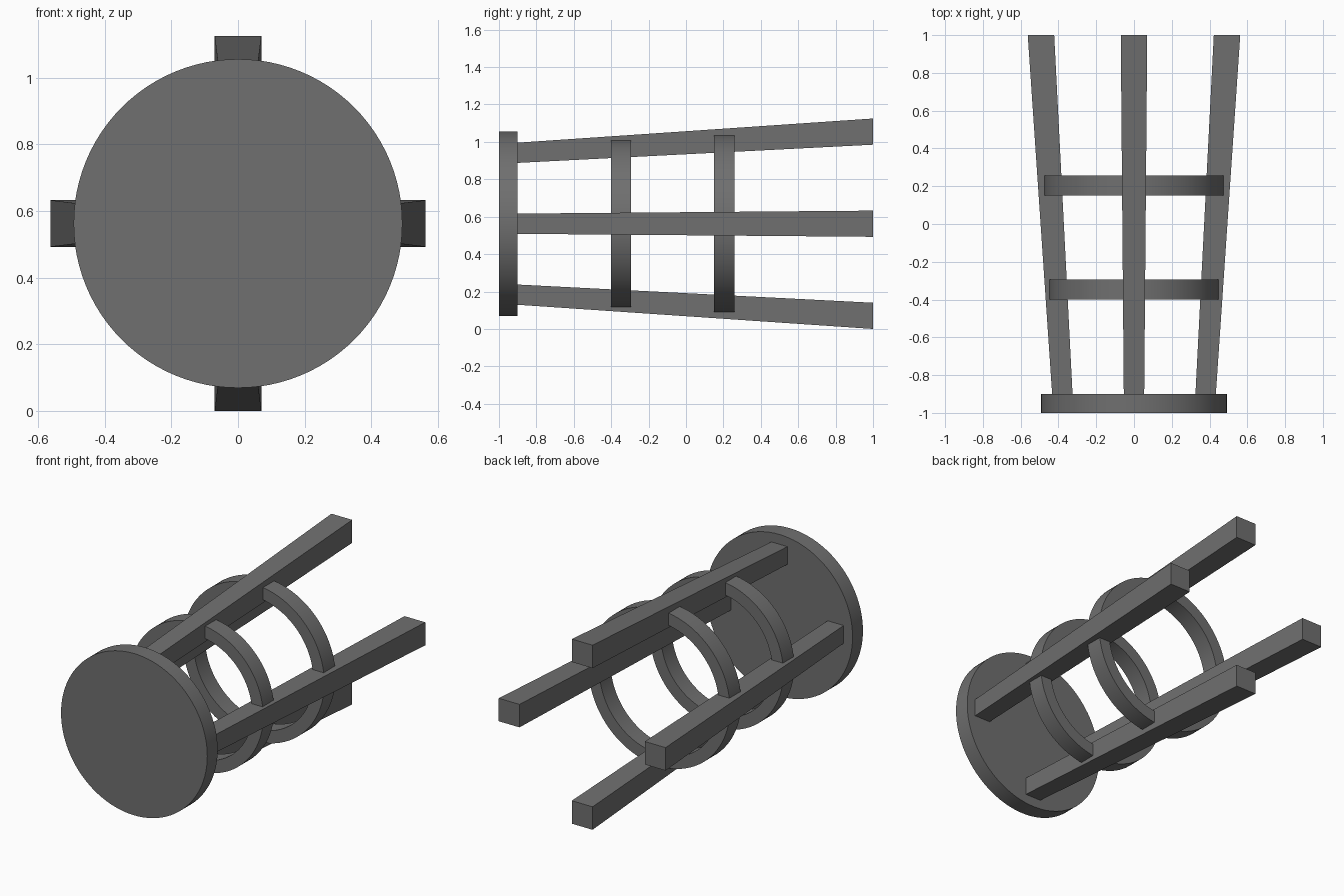
import bpy, bmesh, math
from mathutils import Matrix, Vector

if "Cube" in bpy.data.objects:
    bpy.data.objects.remove(bpy.data.objects["Cube"])

CZ = 0.5625  # height of the stool's long axis (stool lies on its side)
mat = bpy.data.materials.new("dark grey")
mat.diffuse_color = (0.16, 0.16, 0.16, 1)
mat.use_nodes = True
mat.node_tree.nodes["Principled BSDF"].inputs["Base Color"].default_value = mat.diffuse_color


def finish(name, bm, smooth=False):
    bmesh.ops.recalc_face_normals(bm, faces=bm.faces)
    mesh = bpy.data.meshes.new(name)
    bm.to_mesh(mesh)
    bm.free()
    mesh.materials.append(mat)
    ob = bpy.data.objects.new(name, mesh)
    bpy.context.collection.objects.link(ob)
    ob.location.z = CZ
    if smooth:
        bpy.ops.object.select_all(action='DESELECT')
        ob.select_set(True)
        bpy.context.view_layer.objects.active = ob
        bpy.ops.object.shade_smooth_by_angle(angle=math.radians(30))
    return ob


def lathe(name, profile, closed, steps=96):
    """Spin (radius, y) points around the long axis."""
    bm = bmesh.new()
    vs = [bm.verts.new((r, y, 0)) for r, y in profile]
    pairs = list(zip(vs, vs[1:])) + ([(vs[-1], vs[0])] if closed else [])
    edges = [bm.edges.new(p) for p in pairs]
    bmesh.ops.spin(bm, geom=vs + edges, cent=(0, 0, 0), axis=(0, 1, 0),
                   angle=2 * math.pi, steps=steps)
    bmesh.ops.remove_doubles(bm, verts=bm.verts, dist=1e-4)
    return finish(name, bm, True)


# Round seat
lathe("seat", [(0, -1), (0.493, -1), (0.493, -0.9), (0, -0.9)], False)

# Two bracing rings
for name, y0, y1, inner, outer in (("upper_ring", -0.4, -0.295, 0.375, 0.45),
                                   ("lower_ring", 0.15, 0.258, 0.403, 0.477)):
    lathe(name, [(inner, y0), (outer, y0), (outer, y1), (inner, y1)], True)

# Four splayed, tapered legs
for i, name in enumerate(("top_leg", "right_leg", "bottom_leg", "left_leg")):
    bm = bmesh.new()
    bmesh.ops.create_cube(bm, size=2)
    for v in bm.verts:
        foot = v.co.y > 0
        half, centre = (0.07, 0.4925) if foot else (0.054, 0.379)
        v.co = Vector((v.co.x * half, 1 if foot else -0.905, centre + v.co.z * half))
    bm.transform(Matrix.Rotation(i * math.pi / 2, 4, 'Y'))
    finish(name, bm)
